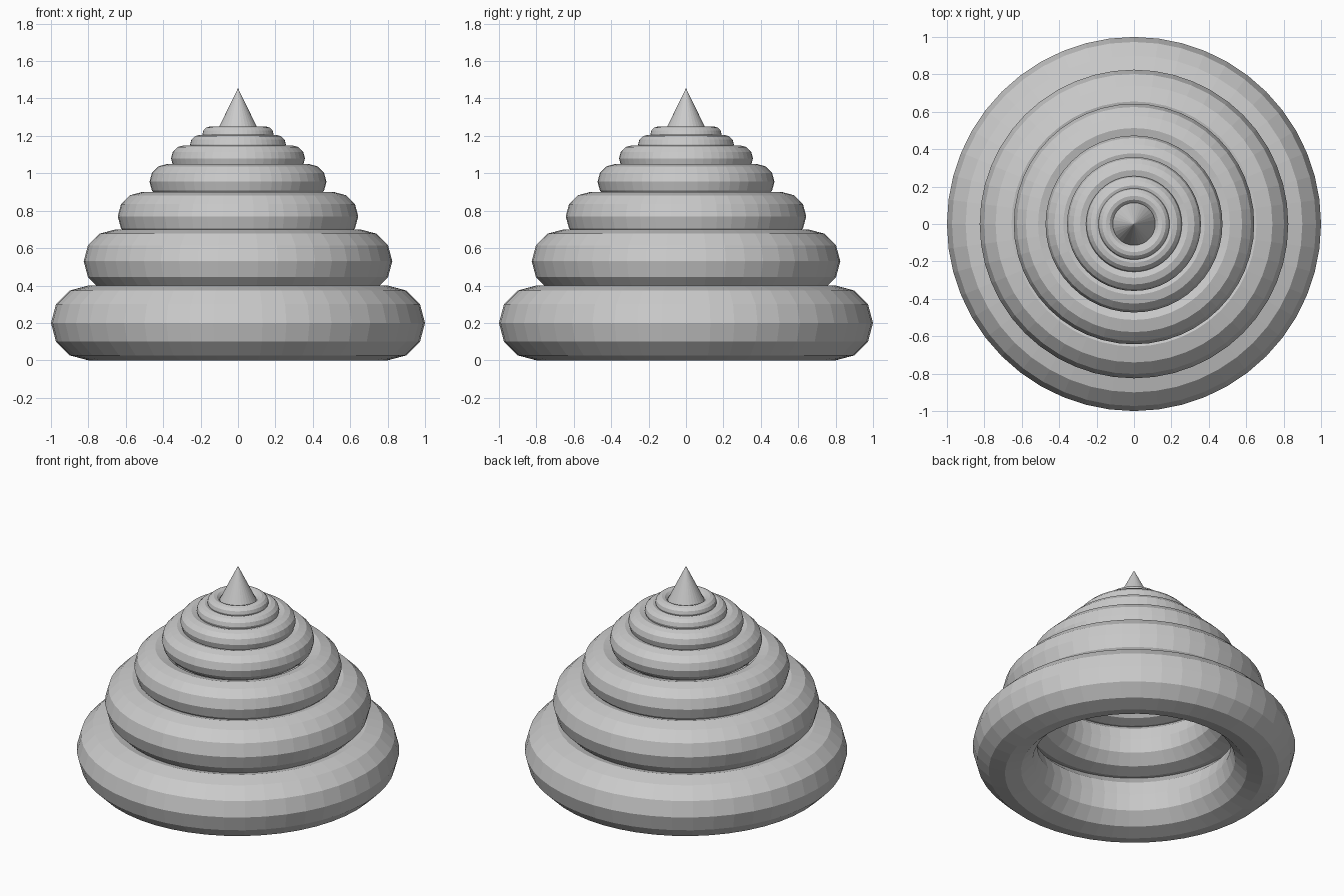
import bpy

if "Cube" in bpy.data.objects:
    bpy.data.objects.remove(bpy.data.objects["Cube"])

# Stacked rings, bottom to top: outer radius, tube radius, top height
rings = [
    (1.00, 0.20, 0.40),
    (0.825, 0.17, 0.70),
    (0.643, 0.13, 0.90),
    (0.473, 0.095, 1.05),
    (0.358, 0.07, 1.15),
    (0.256, 0.05, 1.205),
    (0.19, 0.04, 1.25),
]
for i, (outer, tube, top) in enumerate(rings, 1):
    bpy.ops.mesh.primitive_torus_add(
        major_radius=outer - tube, minor_radius=tube,
        major_segments=48, minor_segments=12,
        location=(0, 0, top - tube))
    bpy.context.object.name = f"ring_{i}"

# Pointed tip sunk into the top ring
base, apex = 1.21, 1.455
bpy.ops.mesh.primitive_cone_add(
    vertices=32, radius1=0.12, radius2=0, depth=apex - base,
    location=(0, 0, (base + apex) / 2))
bpy.context.object.name = "tip"
